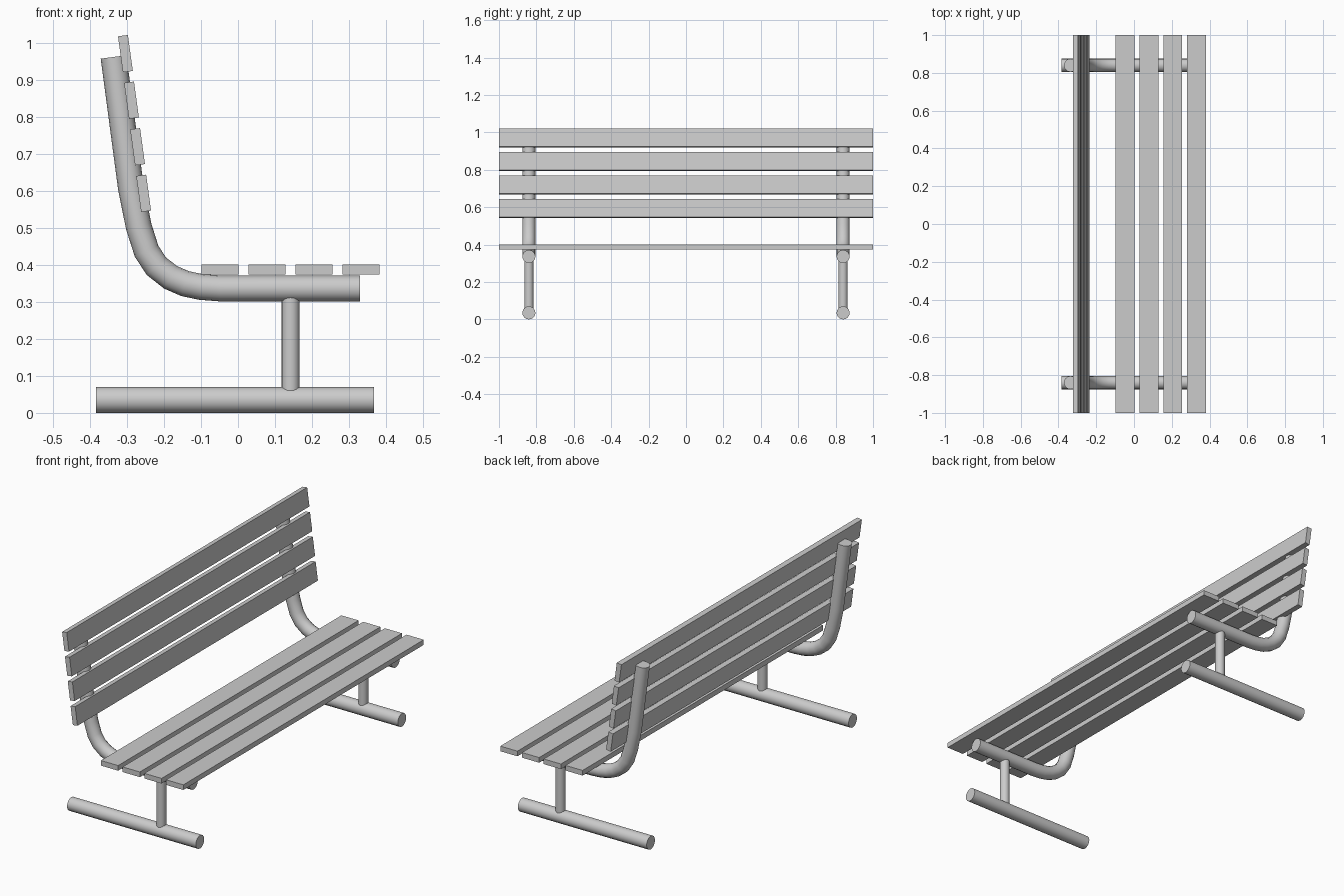
import bpy
from math import radians
from mathutils import Matrix

if "Cube" in bpy.data.objects:
    bpy.data.objects.remove(bpy.data.objects["Cube"])

TILT = radians(-7.8)   # lean of the backrest
SIDE_Y = 0.84          # distance of each support frame from the middle


def slat(name, x, z, sx, sz, tilt=0.0):
    bpy.ops.mesh.primitive_cube_add(size=1)
    ob = bpy.context.object
    ob.name = name
    ob.data.transform(Matrix.Diagonal((sx, 2.0, sz, 1)))
    ob.location = (x, 0, z)
    ob.rotation_euler = (0, tilt, 0)


def tube(name, points, radius, y):
    cu = bpy.data.curves.new(name, 'CURVE')
    cu.dimensions = '3D'
    cu.bevel_depth = radius
    cu.bevel_resolution = 6
    cu.use_fill_caps = True
    sp = cu.splines.new('POLY')
    sp.points.add(len(points) - 1)
    for p, (x, z) in zip(sp.points, points):
        p.co = (x, y, z, 1)
    ob = bpy.data.objects.new(name, cu)
    bpy.context.collection.objects.link(ob)
    # turn into a mesh with smooth walls and crisp end caps
    bpy.ops.object.select_all(action='DESELECT')
    ob.select_set(True)
    bpy.context.view_layer.objects.active = ob
    bpy.ops.object.convert(target='MESH')
    bpy.ops.object.shade_smooth_by_angle(angle=radians(40))


# Seat slats
for i in range(4):
    slat(f"seat_slat_{i + 1}", -0.048 + i * 0.1265, 0.3865, 0.1, 0.027)

# Backrest slats, top to bottom
for i in range(4):
    slat(f"back_slat_{i + 1}", -0.304 + i * 0.0164, 0.970 - i * 0.1257,
         0.027, 0.098, TILT)

# Bent tube under the seat and up the back
bend = [(0.33, 0.336), (-0.048, 0.336), (-0.1, 0.340), (-0.143, 0.349),
        (-0.182, 0.366), (-0.2205, 0.396), (-0.247, 0.437),
        (-0.268, 0.503), (-0.289, 0.607), (-0.336, 0.961)]

# Two support frames
for side, y in (("left", -SIDE_Y), ("right", SIDE_Y)):
    tube(f"{side}_frame_tube", bend, 0.035, y)
    tube(f"{side}_post", [(0.142, 0.04), (0.142, 0.33)], 0.0245, y)
    tube(f"{side}_foot_tube", [(-0.383, 0.035), (0.367, 0.035)], 0.035, y)
